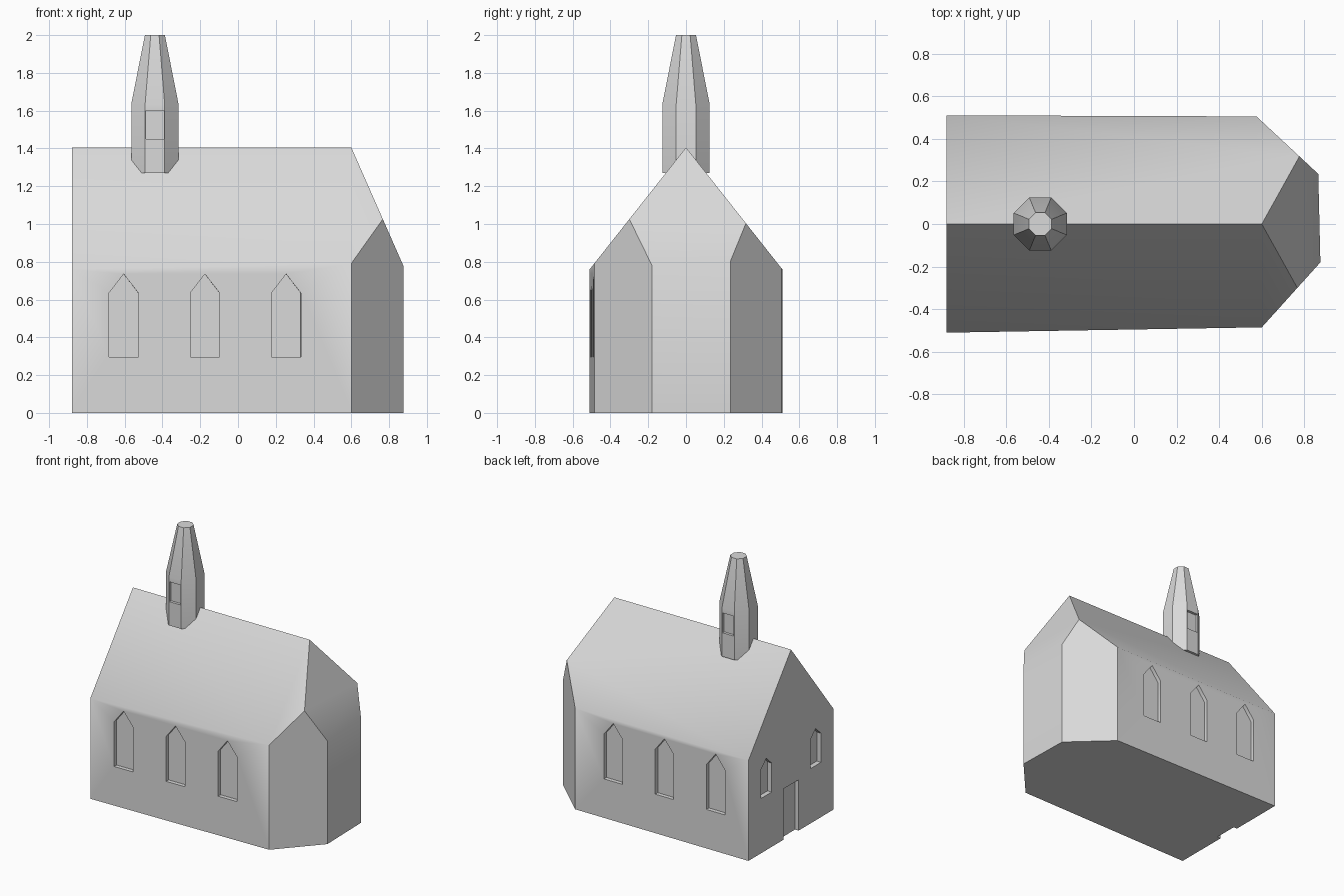
import bpy, bmesh, math
from mathutils import Vector

if "Cube" in bpy.data.objects:
    bpy.data.objects.remove(bpy.data.objects["Cube"])

stone = bpy.data.materials.new("pale_grey_stone")
stone.diffuse_color = (0.7, 0.7, 0.7, 1)
stone.use_nodes = True
stone.node_tree.nodes["Principled BSDF"].inputs["Base Color"].default_value = stone.diffuse_color
UP = Vector((0, 0, 1))


def to_object(bm, name):
    bmesh.ops.recalc_face_normals(bm, faces=bm.faces[:])
    me = bpy.data.meshes.new(name)
    bm.to_mesh(me)
    bm.free()
    ob = bpy.data.objects.new(name, me)
    me.materials.append(stone)
    bpy.context.collection.objects.link(ob)
    return ob


def loft(bm, rings):
    """Closed solid through matching rings of points."""
    vs = [[bm.verts.new(p) for p in r] for r in rings]
    n = len(vs[0])
    for a, b in zip(vs, vs[1:]):
        for i in range(n):
            j = (i + 1) % n
            bm.faces.new((a[i], a[j], b[j], b[i]))
    bm.faces.new(vs[0][::-1])
    bm.faces.new(vs[-1])


def pointed(w, z0, z1, z2):
    h = w / 2
    return [(-h, z0), (h, z0), (h, z1), (0, z2), (-h, z1)]


def rect(w, z0, z1):
    h = w / 2
    return [(-h, z0), (h, z0), (h, z1), (-h, z1)]


def add_recess(bm, outline, origin, along, inward, depth):
    """Prism that cuts an opening into a wall."""
    loft(bm, [[Vector(origin) + along * a + UP * z + inward * d for a, z in outline]
              for d in (-0.04, depth)])


def cut(ob, bm):
    cutter = to_object(bm, "cutter")
    cutter.hide_render = True
    mod = ob.modifiers.new("openings", 'BOOLEAN')
    mod.operation = 'DIFFERENCE'
    mod.solver = 'EXACT'
    mod.object = cutter
    bpy.context.view_layer.objects.active = ob
    bpy.ops.object.modifier_apply(modifier=mod.name)
    bpy.data.objects.remove(cutter, do_unlink=True)


def smooth(ob):
    bpy.ops.object.select_all(action='DESELECT')
    ob.select_set(True)
    bpy.context.view_layer.objects.active = ob
    bpy.ops.object.shade_smooth_by_angle(angle=math.radians(40))


# Nave: plan with a canted end, raised and then sliced by the roof planes
plan = [(-0.88, -0.51), (0.60, -0.485), (0.875, -0.18),
        (0.865, 0.235), (0.575, 0.505), (-0.88, 0.51)]
bm = bmesh.new()
loft(bm, [[(x, y, z) for x, y in plan] for z in (0, 1.6)])
for normal in ((0, -0.645, 0.51), (0, 0.645, 0.51), (0.625, 0, 0.275)):
    res = bmesh.ops.bisect_plane(bm, geom=bm.verts[:] + bm.edges[:] + bm.faces[:],
                                 dist=1e-5, plane_co=(0.60, 0, 1.405),
                                 plane_no=normal, clear_outer=True)
    open_edges = [e for e in bm.edges if e.is_boundary]
    bmesh.ops.holes_fill(bm, edges=open_edges, sides=0)
bmesh.ops.remove_doubles(bm, verts=bm.verts[:], dist=1e-4)
nave = to_object(bm, "nave")

# Side windows, following each long wall
bm = bmesh.new()
for a, b, side in ((plan[0], plan[1], 1), (plan[5], plan[4], -1)):
    a, b = Vector((*a, 0)), Vector((*b, 0))
    along = (b - a).normalized()
    inward = UP.cross(along) * side
    for x in (-0.605, -0.175, 0.255):
        origin = a + (b - a) * ((x - a.x) / (b.x - a.x))
        add_recess(bm, pointed(0.155, 0.295, 0.635, 0.735), origin, along, inward, 0.03)

# Gable windows and door
Y, X = Vector((0, 1, 0)), Vector((1, 0, 0))
for y in (-0.295, 0.295):
    add_recess(bm, pointed(0.125, 0.415, 0.635, 0.695), (-0.88, y, 0), Y, X, 0.035)
add_recess(bm, rect(0.18, -0.1, 0.385), (-0.88, 0, 0), Y, X, 0.03)
cut(nave, bm)
smooth(nave)

# Bell turret: octagonal shaft and blunt spire
CX = -0.44
bm = bmesh.new()
rings = []
for apothem, z in ((0.125, 1.27), (0.125, 1.635), (0.053, 2.0)):
    r = apothem / math.cos(math.pi / 8)
    rings.append([(CX + r * math.cos(math.pi / 8 + i * math.pi / 4),
                   r * math.sin(math.pi / 8 + i * math.pi / 4), z) for i in range(8)])
loft(bm, rings)
turret = to_object(bm, "bell_turret")

# Turret openings, front and back
bm = bmesh.new()
for s in (-1, 1):
    add_recess(bm, rect(0.094, 1.45, 1.60), (CX, s * 0.125, 0), X, -s * Y, 0.02)
cut(turret, bm)
smooth(turret)
